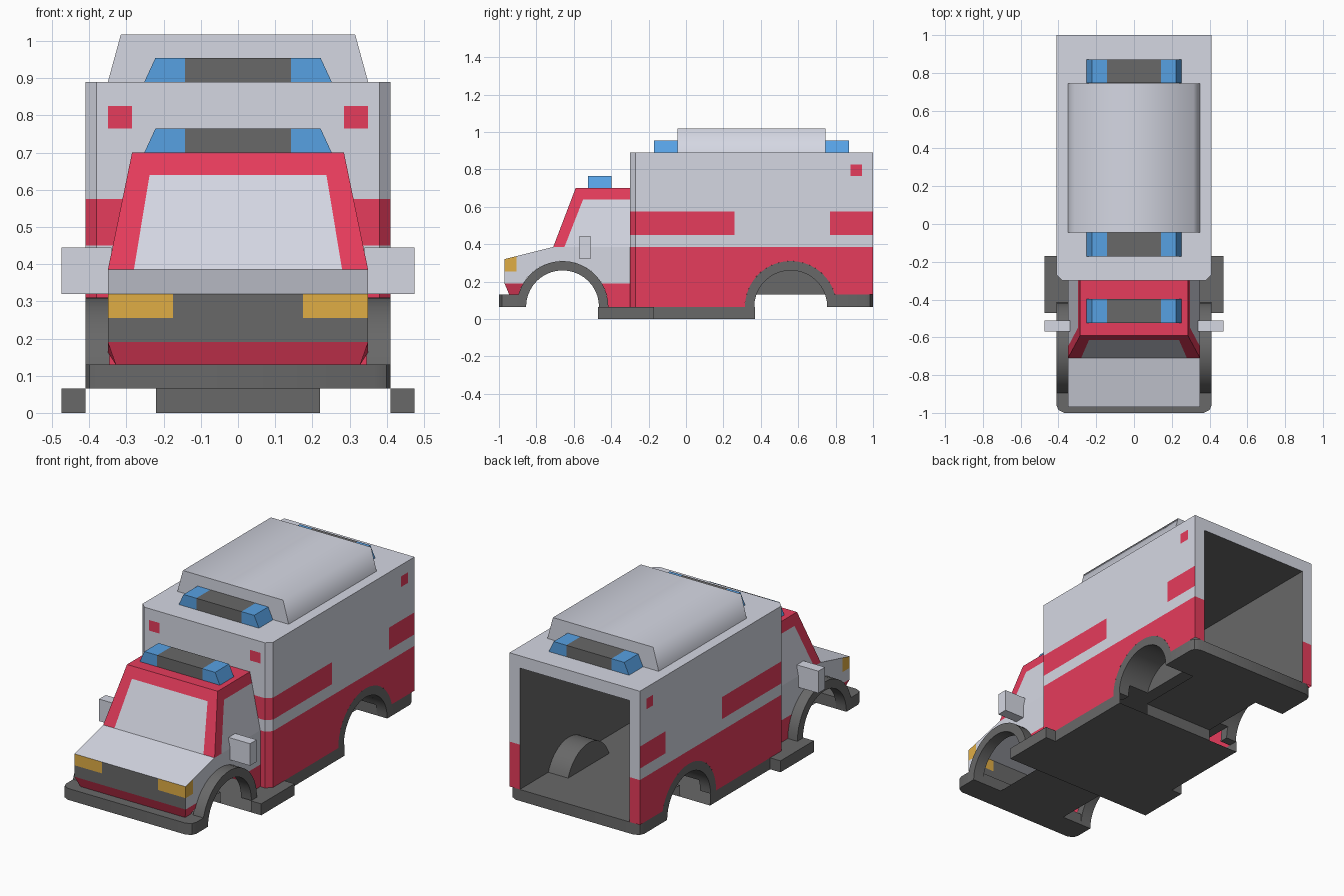
import bpy, bmesh, math
from mathutils import Vector

if "Cube" in bpy.data.objects:
    bpy.data.objects.remove(bpy.data.objects["Cube"])


def material(name, rgb):
    m = bpy.data.materials.new(name)
    m.use_nodes = True
    col = [((c + 0.055) / 1.055) ** 2.4 for c in rgb] + [1]
    m.diffuse_color = col
    m.node_tree.nodes["Principled BSDF"].inputs["Base Color"].default_value = col
    return m


MATS = [material("white_paint", (0.835, 0.845, 0.89)),
        material("red_paint", (0.9, 0.235, 0.36)),
        material("dark_grey", (0.41, 0.41, 0.41)),
        material("amber_lamp", (0.88, 0.68, 0.27)),
        material("blue_lamp", (0.34, 0.63, 0.89))]
WHITE, RED, DARK, AMBER, BLUE = range(5)


def build(name, faces, rule, cuts=(), deform=None, ref=None, sign=1, smooth=None):
    """Faces -> plane cuts -> colour by rule -> optional reshaping."""
    bm = bmesh.new()
    for f in faces:
        bm.faces.new([bm.verts.new(p) for p in f])
    bmesh.ops.remove_doubles(bm, verts=bm.verts, dist=1e-4)
    for co, no, where in cuts:
        fs = [f for f in bm.faces if where(f.calc_center_median(), f.normal)]
        es = {e for f in fs for e in f.edges}
        vs = {v for f in fs for v in f.verts}
        bmesh.ops.bisect_plane(bm, geom=fs + list(es) + list(vs), plane_co=co, plane_no=no, dist=1e-5)
        bm.normal_update()
    if ref is None:
        bmesh.ops.recalc_face_normals(bm, faces=bm.faces)
    else:
        flip = [f for f in bm.faces
                if f.normal.dot(f.verts[0].co - Vector(ref)) * sign < 0]
        bmesh.ops.reverse_faces(bm, faces=flip)
    bm.normal_update()
    for f in bm.faces:
        f.material_index = rule(f.calc_center_bounds(), f.normal) if callable(rule) else rule
    if deform:
        for v in bm.verts:
            deform(v.co)
    me = bpy.data.meshes.new(name)
    bm.to_mesh(me)
    bm.free()
    for m in MATS:
        me.materials.append(m)
    ob = bpy.data.objects.new(name, me)
    bpy.context.scene.collection.objects.link(ob)
    if smooth:
        bpy.ops.object.select_all(action='DESELECT')
        ob.select_set(True)
        bpy.context.view_layer.objects.active = ob
        bpy.ops.object.shade_smooth_by_angle(angle=math.radians(smooth))
    return ob


def prism(profile, axis, lo, hi):
    def put(p, t):
        q = list(p)
        q.insert(axis, t)
        return q
    a, b = [put(p, lo) for p in profile], [put(p, hi) for p in profile]
    n = len(profile)
    return [a, b] + [[a[i], a[(i + 1) % n], b[(i + 1) % n], b[i]] for i in range(n)]


def both(face):
    return [face, [(-x, y, z) for x, y, z in face]]


def rect(x0, x1, y0, y1, z):
    return [(x0, y0, z), (x1, y0, z), (x1, y1, z), (x0, y1, z)]


def wall(x0, x1, y, z0, z1):
    return [(x0, y, z0), (x1, y, z0), (x1, y, z1), (x0, y, z1)]


SILL, FLOOR, IN_R, OUT_R = 0.065, 0.13, 0.195, 0.245
FRONT, REAR = -0.66, 0.56           # wheel centres


def arc(cy, r, start_z, end_z, n=20):
    a0 = math.asin((start_z - SILL) / r)
    a1 = math.pi - math.asin((end_z - SILL) / r)
    return [(cy + r * math.cos(a0 + (a1 - a0) * i / n),
             SILL + r * math.sin(a0 + (a1 - a0) * i / n)) for i in range(n + 1)]


X, Y, Z = Vector((1, 0, 0)), Vector((0, 1, 0)), Vector((0, 0, 1))
anywhere = lambda c, n: True
is_side = lambda c, n: abs(n.x) > 0.9

# Cab: one profile for both sides, a strip over nose, hood, windshield and roof
strip = [(-0.945, FLOOR), (-0.97, 0.19), (-0.97, 0.32), (-0.71, 0.385), (-0.59, 0.70), (-0.30, 0.70)]
side = strip + [(-0.30, SILL)] + arc(FRONT, OUT_R, SILL, FLOOR)
cab = both([(0.35, y, z) for y, z in side])
for (y0, z0), (y1, z1) in zip(strip, strip[1:]):
    cab.append([(-0.35, y0, z0), (0.35, y0, z0), (0.35, y1, z1), (-0.35, y1, z1)])

pillar_co, pillar_no = Vector((0, -0.65, 0.385)), Vector((0, 0.255, -0.10))
is_shield = lambda c, n: abs(n.x) < 0.5 and c.z > 0.39 and c.y < -0.595
is_nose = lambda c, n: c.y < -0.9 and c.z < 0.34
cab_cuts = [(Z * h, Z, lambda c, n: is_side(c, n)) for h in (0.19, 0.385)]
cab_cuts += [(Z * 0.64, Z, anywhere),
             (pillar_co, pillar_no, lambda c, n: is_side(c, n) and c.z > 0.386),
             (Y * -0.905, Y, lambda c, n: is_side(c, n) and 0.19 < c.z < 0.385),
             (Z * 0.255, Z, is_nose)]
cab_cuts += [(X * s * 0.28, X, is_shield) for s in (1, -1)]
cab_cuts += [(X * s * 0.175, X, lambda c, n: abs(n.y) > 0.9 and is_nose(c, n)) for s in (1, -1)]


def cab_colour(c, n):
    if c.z < 0.19 or c.z > 0.64:
        return RED
    if abs(n.x) > 0.9:
        if c.z > 0.386:
            return RED if (c - pillar_co).dot(pillar_no) < 0 else WHITE
        return AMBER if c.y < -0.905 and c.z > 0.255 else WHITE
    if c.z < 0.32:
        return AMBER if c.z > 0.255 and abs(c.x) > 0.175 else DARK
    if c.z > 0.386:
        return RED if abs(c.x) > 0.28 else WHITE
    return WHITE


def cab_taper(co):
    if co.z > 0.385:
        co.x *= 1 - 0.186 * (co.z - 0.385) / 0.315
    elif co.z < 0.14 and co.y < -0.85:
        co.x *= 0.94


build("cab", cab, cab_colour, cab_cuts, cab_taper, ref=(0, -0.6, 0.3))

# Rear box: notched sides, chamfered front corners, framed rear opening
TOP, W, IN_W, IN_TOP = 0.89, 0.41, 0.345, 0.82
notch = arc(REAR, OUT_R, FLOOR, SILL)
box = both([(W, y, z) for y, z in [(-0.27, TOP), (1, TOP), (1, FLOOR)] + notch + [(-0.27, SILL)]])
box += both([(W, -0.27, SILL), (0.38, -0.30, SILL), (0.38, -0.30, TOP), (W, -0.27, TOP)])
box += [wall(-0.38, 0.38, -0.30, SILL, TOP), wall(-IN_W, IN_W, 1, IN_TOP, TOP)]
box += both(wall(IN_W, W, 1, FLOOR, TOP))
box.append([(-0.38, -0.30, TOP), (0.38, -0.30, TOP), (W, -0.27, TOP),
            (W, 1, TOP), (-W, 1, TOP), (-W, -0.27, TOP)])

is_stripe = lambda c, n: 0.45 < c.z < 0.575
is_badge = lambda c, n: 0.765 < c.z < 0.825
is_front = lambda c, n: n.y < -0.9 or (abs(n.y) > 0.9 and c.y < 0)
box_cuts = [(Z * h, Z, anywhere) for h in (0.385, 0.45, 0.575, 0.765, 0.825)]
box_cuts += [(Y * d, Y, lambda c, n: is_side(c, n) and is_stripe(c, n)) for d in (0.26, 0.77)]
box_cuts += [(Y * d, Y, lambda c, n: is_side(c, n) and is_badge(c, n)) for d in (0.88, 0.94)]
box_cuts += [(X * d, X, lambda c, n: is_front(c, n) and is_badge(c, n))
             for d in (-0.35, -0.285, 0.285, 0.35)]


def box_colour(c, n):
    if c.z < 0.385:
        return RED
    if c.y > 0.99:
        return WHITE
    if is_stripe(c, n):
        return WHITE if 0.26 < c.y < 0.77 else RED
    if is_badge(c, n):
        if abs(n.x) > 0.9 and 0.88 < c.y < 0.94:
            return RED
        if n.y < -0.9 and 0.285 < abs(c.x) < 0.35:
            return RED
    return WHITE


build("rear_box", box, box_colour, box_cuts, ref=(0, 0.35, 0.5))

# Hollow interior with floor cut away over the wheels
well = arc(REAR, IN_R, FLOOR, FLOOR)
inside = both([(IN_W, y, z) for y, z in [(-0.26, IN_TOP), (1, IN_TOP), (1, FLOOR)] + well + [(-0.26, FLOOR)]])
inside += [wall(-IN_W, IN_W, -0.26, FLOOR, IN_TOP), rect(-IN_W, IN_W, -0.26, 1, IN_TOP)]
w0, w1 = well[-1][0], well[0][0]
inside += [rect(-IN_W, IN_W, -0.26, w0, FLOOR), rect(-0.22, 0.22, w0, w1, FLOOR),
           rect(-IN_W, IN_W, w1, 1, FLOOR)]
build("interior", inside, DARK, ref=(0, 0.4, 0.5), sign=-1)

# Wheel arches, and the inner rear wheel wells
for s, label in ((1, "left"), (-1, "right")):
    for cy, end in ((FRONT, "front"), (REAR, "rear")):
        ring = arc(cy, OUT_R, SILL, SILL) + arc(cy, IN_R, SILL, SILL)[::-1]
        build(f"{end}_arch_{label}", prism(ring, 0, s * 0.345, s * W), DARK, smooth=30)
    tunnel = prism(well, 0, s * 0.22, s * IN_W)
    tunnel = [tunnel[0]] + tunnel[2:-1]
    build(f"rear_wheel_well_{label}", tunnel, DARK, ref=(s * 0.28, REAR, 0.14), smooth=30)
    # Step and mirror
    build(f"step_{label}", prism([(-0.47, 0), (-0.17, 0), (-0.17, SILL), (-0.47, SILL)], 0,
                                 s * W, s * 0.475), DARK)
    build(f"mirror_{label}", prism([(-0.57, 0.32), (-0.51, 0.32), (-0.51, 0.445), (-0.57, 0.445)], 0,
                                   s * 0.34, s * 0.475), WHITE)

# Open-ended belly pan with narrow plates between the wheels
belly = [rect(-W, W, -0.47, 0.37, 0), wall(-0.22, 0.22, -0.47, 0, SILL), wall(-0.22, 0.22, 0.37, 0, SILL)]
belly += both([(W, -0.47, 0), (W, 0.37, 0), (W, 0.37, SILL), (W, -0.47, SILL)])
belly += both(rect(0.35, W, -0.47, -0.27, SILL))
build("belly_pan", belly, DARK, ref=(0, 0, 0.03))
build("under_plates", [rect(-0.22, 0.22, -0.86, -0.47, SILL), rect(-0.22, 0.22, 0.37, 0.76, SILL)],
      DARK, ref=(0, 0, 0.5))

# Bumpers with clipped, softened corners
for name, s, inner in (("front_bumper", -1, 0.855), ("rear_bumper", 1, 0.755)):
    half = [(W, inner), (W, 0.96), (0.40, 0.985), (0.37, 1)]
    plan = [(x, s * y) for x, y in half] + [(-x, s * y) for x, y in half[::-1]]
    build(name, prism(plan, 2, SILL, FLOOR), DARK, smooth=40)

# Roof cap and light bars
build("roof_cap", prism([(-0.35, TOP), (0.35, TOP), (0.315, 1.018), (-0.315, 1.018)], 1, -0.045, 0.745),
      WHITE, smooth=80)
for name, y, z in (("cab_light_bar", -0.523, 0.70), ("front_light_bar", -0.172, TOP),
                   ("rear_light_bar", 0.746, TOP)):
    profile = [(-0.252, z), (0.252, z), (0.222, z + 0.065), (-0.222, z + 0.065)]
    build(name, prism(profile, 1, y, y + 0.126), lambda c, n: BLUE if abs(c.x) > 0.142 else DARK,
          [(X * d, X, anywhere) for d in (-0.142, 0.142)])
